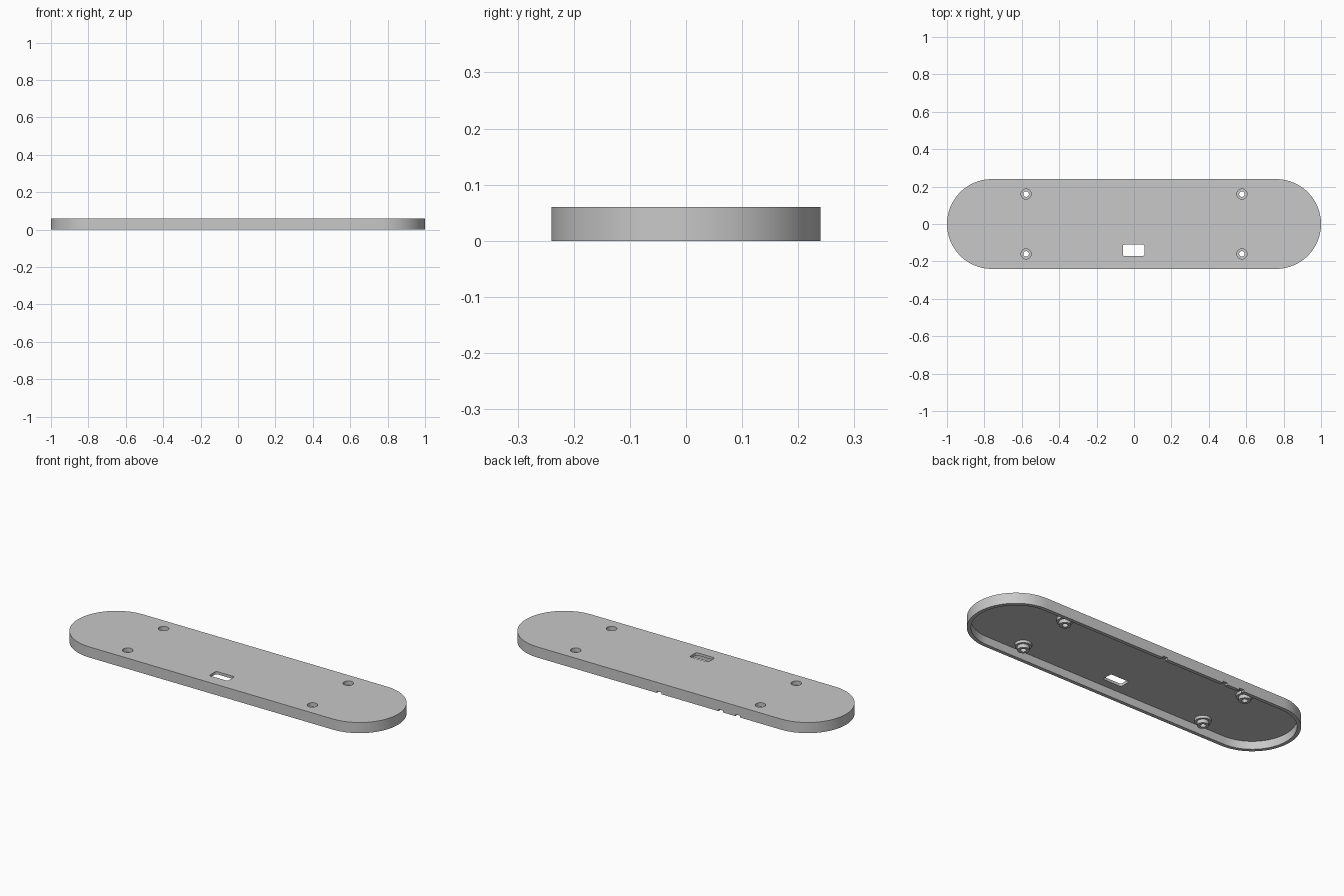
import bpy, bmesh, math

if "Cube" in bpy.data.objects:
    bpy.data.objects.remove(bpy.data.objects["Cube"])

grey = bpy.data.materials.new("light grey plastic")
grey.diffuse_color = (0.58, 0.58, 0.58, 1)
grey.use_nodes = True
grey.node_tree.nodes["Principled BSDF"].inputs["Base Color"].default_value = grey.diffuse_color

HEIGHT, ROOF, RIM = 0.06, 0.045, 0.02   # total height, underside of top plate, wall thickness
HOLE_X, HOLE_Y = 0.577, 0.16


def rounded_outline(hx, hy, r, steps):
    """Counter-clockwise rounded rectangle outline."""
    pts = []
    for k, (sx, sy) in enumerate([(1, 1), (-1, 1), (-1, -1), (1, -1)]):
        for i in range(steps + 1):
            a = math.pi / 2 * (k + i / steps)
            pts.append((sx * (hx - r) + r * math.cos(a), sy * (hy - r) + r * math.sin(a)))
    return pts


def make_object(name, bm):
    bmesh.ops.remove_doubles(bm, verts=bm.verts, dist=1e-5)
    bmesh.ops.recalc_face_normals(bm, faces=bm.faces)
    mesh = bpy.data.meshes.new(name)
    bm.to_mesh(mesh)
    bm.free()
    mesh.materials.append(grey)
    obj = bpy.data.objects.new(name, mesh)
    bpy.context.collection.objects.link(obj)
    return obj


def prism(name, outline, z0, z1, cx=0, cy=0):
    bm = bmesh.new()
    verts = [bm.verts.new((x + cx, y + cy, z0)) for x, y in outline]
    bmesh.ops.remove_doubles(bm, verts=verts, dist=1e-5)
    bm.verts.ensure_lookup_table()
    face = bm.faces.new(list(bm.verts))
    top = bmesh.ops.extrude_face_region(bm, geom=[face])["geom"]
    bmesh.ops.translate(bm, vec=(0, 0, z1 - z0),
                        verts=[v for v in top if isinstance(v, bmesh.types.BMVert)])
    return make_object(name, bm)


def lathe(name, profile, cx, cy, sides=32):
    bm = bmesh.new()
    verts = [bm.verts.new((r + cx, cy, z)) for r, z in profile]
    edges = [bm.edges.new(pair) for pair in zip(verts, verts[1:])]
    bmesh.ops.spin(bm, geom=verts + edges, cent=(cx, cy, 0), axis=(0, 0, 1),
                   angle=math.tau, steps=sides)
    return make_object(name, bm)


def smooth(obj):
    bpy.ops.object.select_all(action='DESELECT')
    obj.select_set(True)
    bpy.context.view_layer.objects.active = obj
    bpy.ops.object.shade_smooth_by_angle(angle=math.radians(30))


def cut(obj, cutter):
    mod = obj.modifiers.new("cut", 'BOOLEAN')
    mod.operation, mod.solver, mod.object = 'DIFFERENCE', 'EXACT', cutter
    cutter.hide_render = True
    bpy.context.view_layer.objects.active = obj
    bpy.ops.object.modifier_apply(modifier=mod.name)
    bpy.data.objects.remove(cutter)


# Hollow pill-shaped cover, open underneath
cover = prism("cover", rounded_outline(1, 0.24, 0.24, 20), 0, HEIGHT)
cut(cover, prism("cavity", rounded_outline(1 - RIM, 0.24 - RIM, 0.24 - RIM, 20), -0.05, ROOF))

# Rounded port slot in the top plate
cut(cover, prism("slot", rounded_outline(0.058, 0.031, 0.01, 4), 0.03, 0.1, -0.002, -0.141))

# Small notches along the lower back edge
for x in (0.0, -0.385, -0.49):
    cut(cover, prism("notch", rounded_outline(0.014, 0.03, 0.002, 1), -0.02, 0.01, x, 0.24))

# Stepped screw bosses, counterbored from above
boss_profile = [(0.027, ROOF), (0.027, 0.037), (0.015, 0.037), (0.015, 0.01),
                (0.03, 0.01), (0.03, 0.03), (0.042, 0.03), (0.042, ROOF)]
for sx, side in ((-1, "left"), (1, "right")):
    for sy, end in ((-1, "front"), (1, "back")):
        x, y = sx * HOLE_X, sy * HOLE_Y
        cut(cover, prism("screw_hole", rounded_outline(0.027, 0.027, 0.027, 8), 0.03, 0.1, x, y))
        smooth(lathe(f"screw_boss_{end}_{side}", boss_profile, x, y))
smooth(cover)
